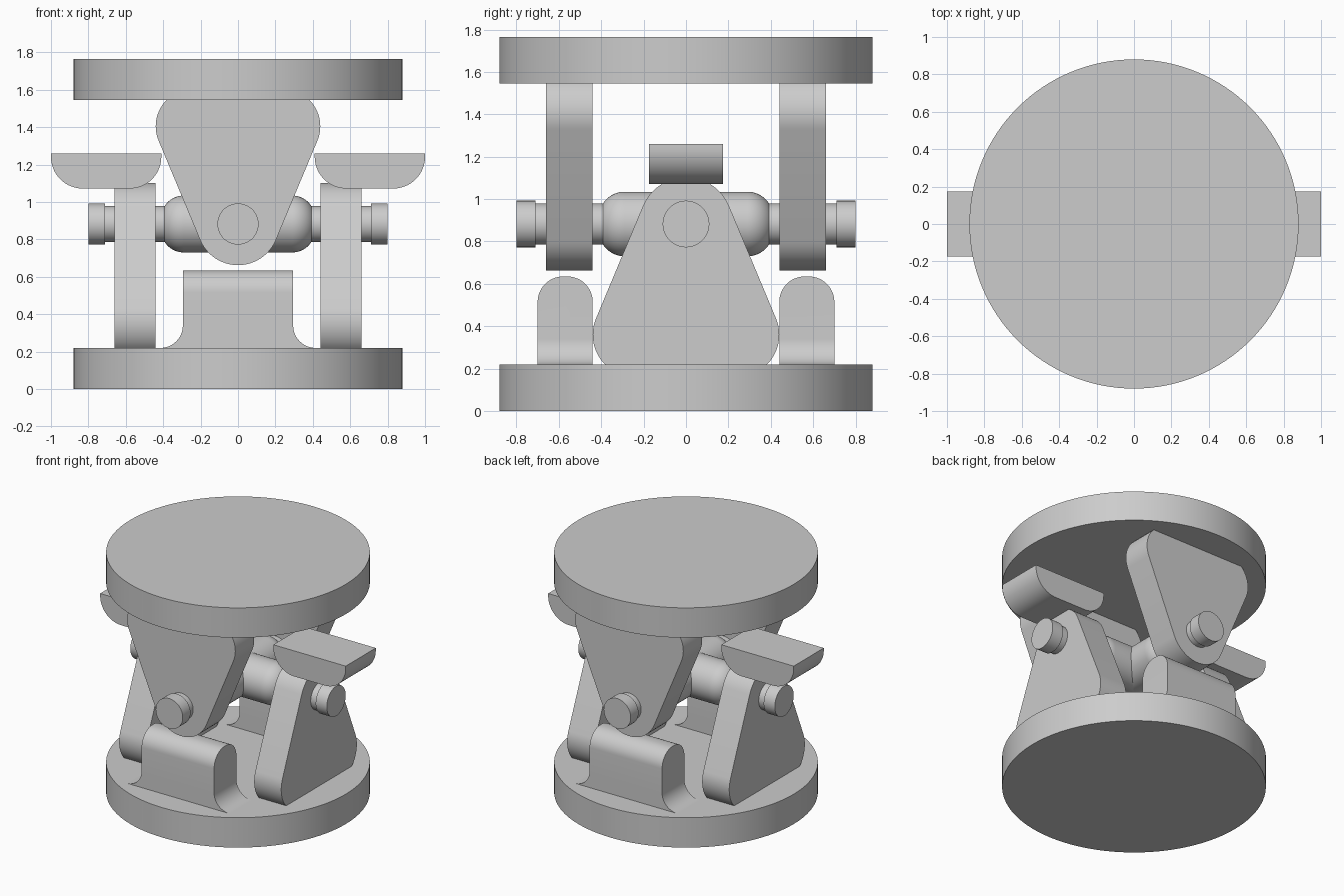
import bpy, bmesh
from math import sin, cos, pi, radians
from mathutils import Matrix, geometry

if "Cube" in bpy.data.objects:
    bpy.data.objects.remove(bpy.data.objects["Cube"])

HEIGHT, PLATE, PIVOT = 1.765, 0.22, 0.8825

grey = bpy.data.materials.new("machined_grey")
grey.use_nodes = True
grey.diffuse_color = (0.604, 0.604, 0.604, 1)
grey.node_tree.nodes["Principled BSDF"].inputs["Base Color"].default_value = grey.diffuse_color


def finish(name, bm):
    bmesh.ops.recalc_face_normals(bm, faces=bm.faces)
    mesh = bpy.data.meshes.new(name)
    bm.to_mesh(mesh)
    bm.free()
    mesh.materials.append(grey)
    obj = bpy.data.objects.new(name, mesh)
    bpy.context.collection.objects.link(obj)
    bpy.ops.object.select_all(action='DESELECT')
    obj.select_set(True)
    bpy.context.view_layer.objects.active = obj
    bpy.ops.object.shade_smooth_by_angle(angle=radians(30))
    return obj


def arc(cx, cz, r, start, end, n=16):
    angles = [radians(start + (end - start) * i / n) for i in range(n + 1)]
    return [(cx + r * cos(a), cz + r * sin(a)) for a in angles]


def prism(points, axis, low, high):
    """Extrude a (horizontal, z) outline along x or y."""
    bm = bmesh.new()
    place = (lambda u, z, d: (d, u, z)) if axis == 'x' else (lambda u, z, d: (u, d, z))
    face = bm.faces.new([bm.verts.new(place(u, z, low)) for u, z in points])
    new = bmesh.ops.extrude_face_region(bm, geom=[face])["geom"]
    move = place(0, 0, high - low)
    bmesh.ops.translate(bm, vec=move, verts=[v for v in new if isinstance(v, bmesh.types.BMVert)])
    return bm


def disc(name, z):
    bm = bmesh.new()
    bmesh.ops.create_cone(bm, cap_ends=True, segments=128, radius1=0.88, radius2=0.88,
                          depth=PLATE, matrix=Matrix.Translation((0, 0, z)))
    finish(name, bm)


# Round end plates
disc("base_plate", PLATE / 2)
disc("top_plate", HEIGHT - PLATE / 2)

# Tapered yoke outline: a hull around three circles, cut flat at the plate
cloud = arc(0, PIVOT, 0.22, 0, 360, 64)
for side in (-1, 1):
    cloud += arc(side * 0.24, 0.36, 0.2, 0, 360, 64)
cloud = [(u, max(z, PLATE)) for u, z in cloud]
yoke = [cloud[i] for i in geometry.convex_hull_2d(cloud)]
upside_down = [(u, HEIGHT - z) for u, z in yoke]

for label, side in (("right", -1), ("left", 1)):
    finish("lower_yoke_" + label, prism(yoke, 'x', side * 0.44, side * 0.66))
for label, side in (("front", -1), ("back", 1)):
    finish("upper_yoke_" + label, prism(upside_down, 'y', side * 0.44, side * 0.66))

# Lower stop blocks: flared foot and rounded top
foot = arc(0.415, 0.34, 0.12, 270, 180)
outline = foot + [(0.295, 0.635), (-0.295, 0.635)] + [(-u, z) for u, z in reversed(foot)]
for label, side in (("front", -1), ("back", 1)):
    bm = prism(outline, 'y', side * 0.44, side * 0.70)
    top = [e for e in bm.edges if all(v.co.z > 0.63 for v in e.verts)
           and abs(e.verts[0].co.x - e.verts[1].co.x) > 0.5]
    bmesh.ops.bevel(bm, geom=top, offset=0.12, segments=12, profile=0.5, affect='EDGES')
    finish("lower_stop_" + label, bm)

# Upper stop pads: flat top, rounded lower corners
for label, side in (("right", -1), ("left", 1)):
    mid = side * 0.705
    pad = [(mid - 0.295, 1.26)]
    pad += arc(mid - 0.125, 1.242, 0.17, 180, 270)
    pad += arc(mid + 0.125, 1.242, 0.17, 270, 360)
    pad += [(mid + 0.295, 1.26)]
    finish("upper_stop_" + label, prism(pad, 'y', -0.175, 0.175))

# Cross shafts: rounded barrel with necked pins, spun around each axis
half = [(0.8, 0), (0.8, 0.11), (0.71, 0.11), (0.71, 0.097), (0.41, 0.097)]
half += [(0.29 + dx, 0.03 + dr) for dx, dr in arc(0, 0, 0.122, 33, 90, 10)]
profile = half + [(-x, r) for x, r in reversed(half)]
for name, turn in (("cross_shaft_sideways", 0), ("cross_shaft_lengthwise", pi / 2)):
    bm = bmesh.new()
    verts = [bm.verts.new((x, 0, r)) for x, r in profile]
    edges = [bm.edges.new(pair) for pair in zip(verts, verts[1:])]
    bmesh.ops.spin(bm, geom=verts + edges, cent=(0, 0, 0), axis=(1, 0, 0),
                   angle=2 * pi, steps=64, use_merge=True)
    bmesh.ops.remove_doubles(bm, verts=bm.verts, dist=0.0001)
    bmesh.ops.transform(bm, verts=bm.verts,
                        matrix=Matrix.Translation((0, 0, PIVOT)) @ Matrix.Rotation(turn, 4, 'Z'))
    finish(name, bm)
